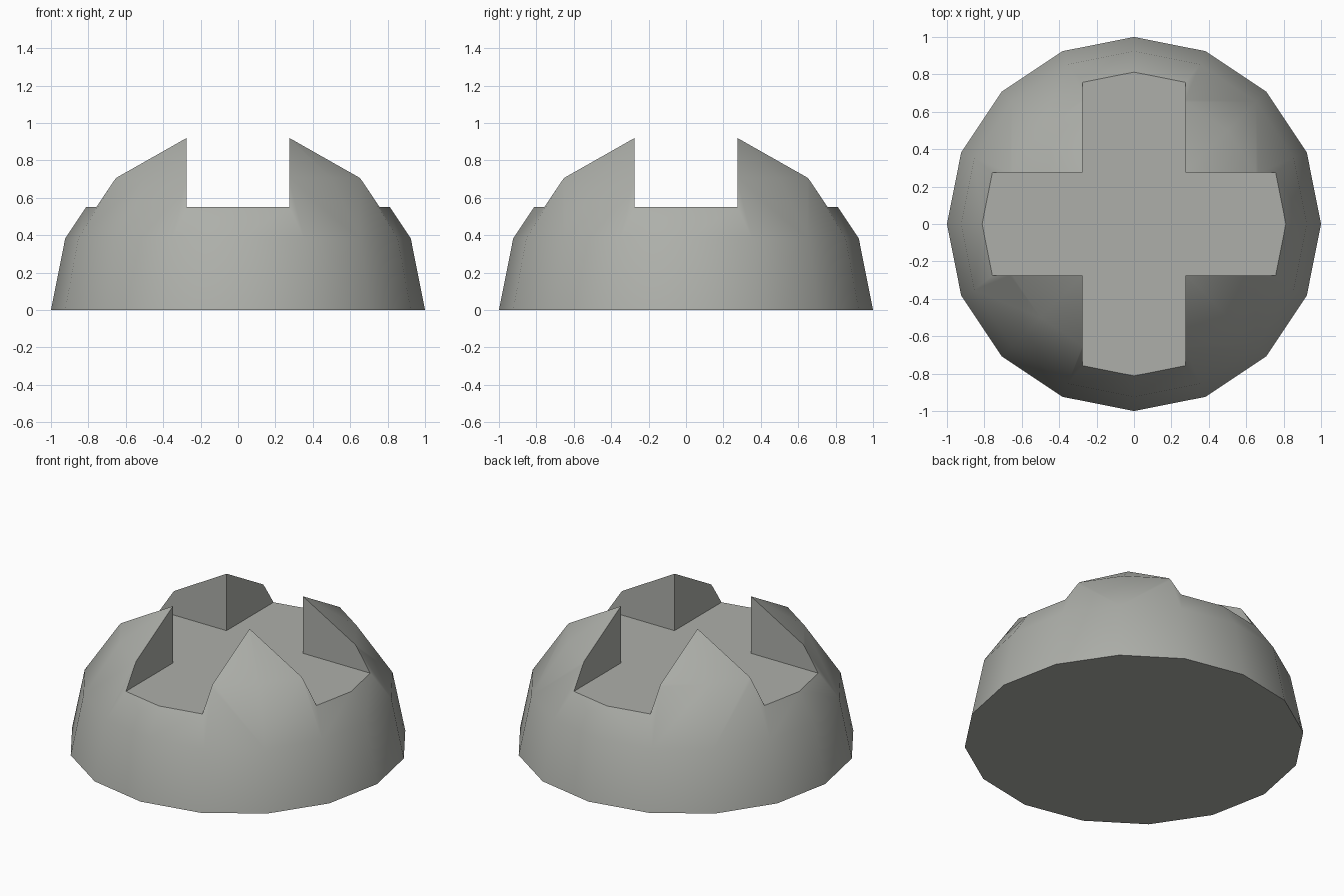
import bpy, bmesh, math

if "Cube" in bpy.data.objects:
    bpy.data.objects.remove(bpy.data.objects["Cube"])

SLOT, FLOOR, TOP, REACH = 0.275, 0.55, 1.3, 1.3

grey = bpy.data.materials.new("warm grey")
grey.diffuse_color = (0.42, 0.43, 0.40, 1)
grey.use_nodes = True
grey.node_tree.nodes["Principled BSDF"].inputs["Base Color"].default_value = grey.diffuse_color


def add_object(name, bm):
    bmesh.ops.recalc_face_normals(bm, faces=bm.faces[:])
    mesh = bpy.data.meshes.new(name)
    bm.to_mesh(mesh)
    bm.free()
    mesh.materials.append(grey)
    ob = bpy.data.objects.new(name, mesh)
    bpy.context.collection.objects.link(ob)
    return ob


# Dome: upper half of a low-poly sphere with a closed base
bm = bmesh.new()
bmesh.ops.create_uvsphere(bm, u_segments=16, v_segments=8, radius=1)
bmesh.ops.delete(bm, geom=[v for v in bm.verts if v.co.z < -0.01], context='VERTS')
for v in bm.verts:
    if abs(v.co.z) < 0.01:
        v.co.z = 0
bmesh.ops.holes_fill(bm, edges=[e for e in bm.edges if e.is_boundary], sides=0)
dome = add_object("slotted_dome", bm)

# Cutter: plus-shaped prism
bm = bmesh.new()
corners = [(REACH, -SLOT), (REACH, SLOT), (SLOT, SLOT)]
plus = []
for i in range(4):
    c, s = round(math.cos(i * math.pi / 2)), round(math.sin(i * math.pi / 2))
    plus += [bm.verts.new((x * c - y * s, x * s + y * c, FLOOR)) for x, y in corners]
face = bm.faces.new(plus)
ext = bmesh.ops.extrude_face_region(bm, geom=[face], use_keep_orig=True)
for g in ext["geom"]:
    if isinstance(g, bmesh.types.BMVert):
        g.co.z = TOP
cutter = add_object("cross_cutter", bm)
cutter.hide_render = True

# Cut the cross slot
mod = dome.modifiers.new("cross slot", 'BOOLEAN')
mod.operation = 'DIFFERENCE'
mod.solver = 'EXACT'
mod.object = cutter
bpy.ops.object.select_all(action='DESELECT')
dome.select_set(True)
bpy.context.view_layer.objects.active = dome
bpy.ops.object.modifier_apply(modifier=mod.name)
bpy.data.objects.remove(cutter)

# Smooth dome, sharp slot and base edges
bpy.ops.object.shade_smooth_by_angle(angle=math.radians(35))
